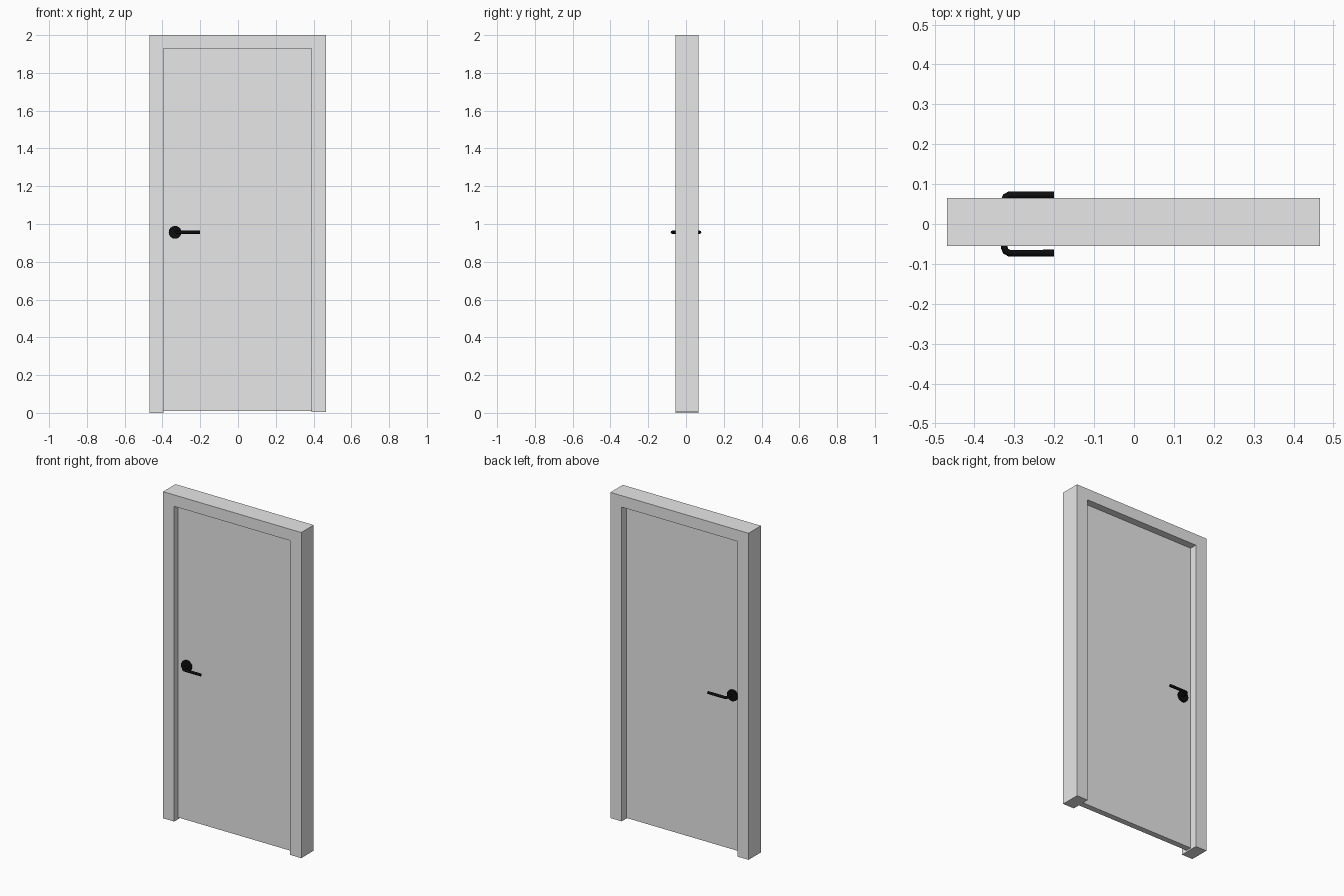
import bpy
import bmesh
from mathutils import Matrix, Vector

cube = bpy.data.objects.get("Cube")
if cube:
    bpy.data.objects.remove(cube, do_unlink=True)


def make_material(name, rgb):
    mat = bpy.data.materials.new(name)
    mat.use_nodes = True
    color = (*rgb, 1.0)
    mat.diffuse_color = color
    mat.node_tree.nodes["Principled BSDF"].inputs["Base Color"].default_value = color
    return mat


grey = make_material("light grey", (0.8, 0.8, 0.8))
black = make_material("black", (0.004, 0.004, 0.004))


def add_object(name, bm, mat):
    bmesh.ops.recalc_face_normals(bm, faces=bm.faces)
    mesh = bpy.data.meshes.new(name)
    bm.to_mesh(mesh)
    bm.free()
    mesh.materials.append(mat)
    obj = bpy.data.objects.new(name, mesh)
    bpy.context.collection.objects.link(obj)
    return obj


def extrude_outline(name, outline, y_front, y_back, mat):
    """Extrude an outline in the xz plane along y."""
    bm = bmesh.new()
    face = bm.faces.new([bm.verts.new((x, y_front, z)) for x, z in outline])
    result = bmesh.ops.extrude_face_region(bm, geom=[face])
    verts = [v for v in result["geom"] if isinstance(v, bmesh.types.BMVert)]
    bmesh.ops.translate(bm, vec=(0, y_back - y_front, 0), verts=verts)
    return add_object(name, bm, mat)


# Frame: two jambs and a head as one arch-shaped outline
left, right, top = 0.467, -0.469, 2.0
in_left, in_right, in_top = 0.39, -0.394, 1.93
right_foot, left_foot = 0.0, 0.006
extrude_outline("door_frame", [
    (right, right_foot), (in_right, right_foot), (in_right, in_top),
    (in_left, in_top), (in_left, left_foot), (left, left_foot),
    (left, top), (right, top)], -0.055, 0.065, grey)

# Door leaf recessed on both sides
extrude_outline("door_leaf", [
    (in_right, 0.01), (in_left, 0.01), (in_left, in_top), (in_right, in_top)],
    -0.016, 0.02, grey)

# Handles, one on each side
HANDLE_X, HANDLE_Z = -0.333, 0.956
for side, sign, surface in (("front", -1, -0.016), ("back", 1, 0.02)):
    # Round rosette against the leaf
    thickness = 0.012
    bm = bmesh.new()
    centre = Vector((HANDLE_X, surface + sign * thickness / 2, HANDLE_Z))
    bmesh.ops.create_cone(
        bm, cap_ends=True, segments=16, radius1=0.034, radius2=0.034,
        depth=thickness,
        matrix=Matrix.Translation(centre) @ Matrix.Rotation(1.5708, 4, "X"))
    add_object(side + "_rosette", bm, black)

    # Bent lever swept along a path
    curve = bpy.data.curves.new(side + "_lever", "CURVE")
    curve.dimensions = "3D"
    curve.bevel_depth = 0.0085
    curve.bevel_resolution = 2
    curve.use_fill_caps = True
    spline = curve.splines.new("POLY")
    path = [(-0.325, 0.015), (-0.325, 0.06), (-0.322, 0.068),
            (-0.313, 0.073), (-0.2, 0.073)]
    spline.points.add(len(path) - 1)
    for point, (x, y) in zip(spline.points, path):
        point.co = (x, sign * y, HANDLE_Z, 1)
    curve.materials.append(black)
    lever = bpy.data.objects.new(side + "_lever", curve)
    bpy.context.collection.objects.link(lever)
